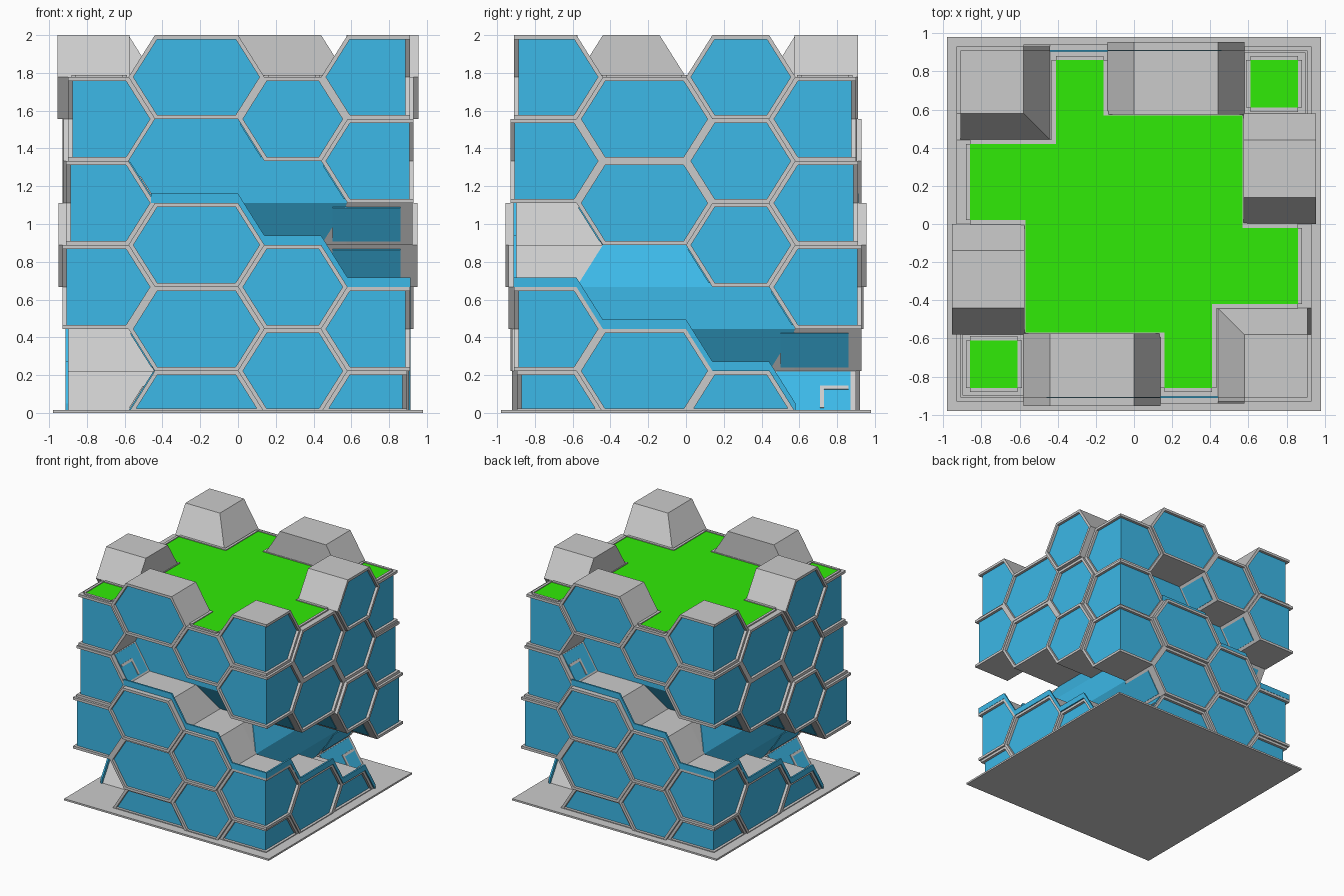
import bpy, bmesh, math
from mathutils import Vector, Matrix

if "Cube" in bpy.data.objects:
    bpy.data.objects.remove(bpy.data.objects["Cube"])

H = 2 / 9            # half a cell height
INNER, T = 0.575, 0.022
LIP = 0.025          # frame stands proud of the glass
parts = {}

def loft(part, rings):
    """Closed solid through matching rings of points."""
    bm = parts.setdefault(part, bmesh.new())
    vs = [[bm.verts.new(p) for p in r] for r in rings]
    n = len(rings[0])
    for a, b in zip(vs, vs[1:]):
        for i in range(n):
            bm.faces.new((a[i], a[(i + 1) % n], b[(i + 1) % n], b[i]))
    bm.faces.new(vs[0][::-1])
    bm.faces.new(vs[-1])

def box(part, x0, x1, y0, y1, z0, z1):
    loft(part, [[(x0, y0, z), (x1, y0, z), (x1, y1, z), (x0, y1, z)] for z in (z0, z1)])

def at(face, u, d, z):
    return (u, -d, z) if face == "front" else (d, u, z)

def extrude(part, face, poly, d0, d1):
    loft(part, [[at(face, u, d, z) for u, z in poly] for d in (d0, d1)])

def profile(col, n, far=0.9):
    """Cell outline from bottom left; columns L and R turn the corner."""
    z0, zm, z1 = n * H, (n + 1) * H, (n + 2) * H
    if col in "AB":
        a, b = ((-0.44, 0.0) if col == "A" else (0.14, 0.44))
        pts = [(a, z0), (a - .14, zm), (a, z1), (b, z1), (b + .14, zm), (b, z0)]
        return [p for p in pts if p[1] > -0.01]
    pts = [(.58, z0), (.44, zm), (.58, z1), (far, z1), (far, max(z0, 0))]
    pts = pts[1:] if n < 0 else pts
    return [(-u, z) for u, z in pts] if col == "L" else pts

def inset(poly, t):
    c = sum((Vector(p) for p in poly), Vector((0, 0))) / len(poly)
    lines = []
    for i, p in enumerate(poly):
        p, q = Vector(p), Vector(poly[(i + 1) % len(poly)])
        e = (q - p).normalized()
        nrm = Vector((-e.y, e.x))
        if nrm.dot(c - p) < 0:
            nrm = -nrm
        lines.append((nrm, nrm.dot(p) + t))
    out = []
    for i in range(len(poly)):
        (a, ra), (b, rb) = lines[i - 1], lines[i]
        det = a.x * b.y - a.y * b.x
        out.append(((ra * b.y - rb * a.y) / det, (a.x * rb - b.x * ra) / det))
    return out

def clamp(poly, m):
    return [(max(-m, min(m, u)), z) for u, z in poly]

def corner_body(part, s, n, d, a0=.58, a1=.44):
    """Corner cell: square plan, pinched in at both ends of its height."""
    loft(part, [[(x, s * y, k * H) for x, y in ((a, a), (d, a), (d, d), (a, d))]
                for k, a in ((n, a0), (n + 1, a1), (n + 2, a0)) if k >= 0])

def cell(face, col, n, d):
    """Grey body, raised frame and blue pane of one cell."""
    fd = d + LIP
    outer = profile(col, n, fd + T)
    inner = inset(outer, T)
    extrude("glass_panes", face, clamp(inner, d + .002), d - .02, d + .002)
    o, i = clamp(outer, fd), clamp(inner, fd)
    for k in range(len(o)):
        j = (k + 1) % len(o)
        if abs(o[k][0]) == fd and abs(o[j][0]) == fd:
            continue         # no bar along the building corner
        extrude("cell_frames", face, [o[k], o[j], i[j], i[k]], d - .03, fd)
    if col in "AB":
        extrude("cell_bodies", face, profile(col, n), INNER, d)
    elif face == "right":
        corner_body("cell_bodies", -1 if col == "L" else 1, n, d)

def slant(part, face, p, q, t0, t1, d0, d1, th=.006):
    """Thin strip lying on the sloped side p-q of a cell."""
    p, q = Vector(p), Vector(q)
    e = (q - p).normalized()
    nrm = Vector((-e.y, e.x)) * th
    a, b = p.lerp(q, t0), p.lerp(q, t1)
    extrude(part, face, [a - nrm, b - nrm, b + nrm, a + nrm], d0, d1)

def door(face, p, q, d0):
    slant("glass_panes", face, p, q, .06, .97, d0, .87)
    slant("door_frames", face, p, q, .1, .62, .71, .73, .012)
    slant("door_frames", face, p, q, .54, .62, .71, .86, .012)

def void_wall(face, col, n, top, mid, bot):
    """Folded glass at the back of an open terrace cell."""
    p = profile(col, n)
    deep = (bot, mid, top, top, mid, bot)
    for ids in ((1, 2, 3, 4), (0, 1, 4, 5)):
        loft("terrace_glass", [[at(face, p[i][0], deep[i] + o, p[i][1]) for i in ids]
                               for o in (-.01, .004)])

# Facade cells: glass depth by half-storey; missing entries are the spiral terrace
corner_even = {7: .885, 5: .905, 1: .885, -1: .87}
corner_odd = {6: .875, 4: .885, 2: .905}
facade = {
    ("front", "L"): corner_odd,
    ("front", "A"): {7: .885, 3: .93, 1: .905, -1: .875},
    ("front", "B"): {6: .88, 2: .915, 0: .895},
    ("front", "R"): corner_even,
    ("right", "L"): corner_even,
    ("right", "A"): {6: .905, 4: .9, 0: .88},
    ("right", "B"): {7: .93, 5: .9, 3: .925, -1: .875},
    ("right", "R"): corner_odd,
}
for (face, col), rows in facade.items():
    for n, d in rows.items():
        cell(face, col, n, d)

# Glazed undersides overhanging the terrace
for face, col, n, d0 in (("right", "A", 4, .5), ("right", "B", 3, .5), ("right", "R", 2, .6),
                         ("front", "R", 5, .6), ("front", "B", 6, .6), ("front", "A", 1, .5)):
    p = profile(col, n)
    slant("glass_panes", face, p[0], p[1], .1, .9, d0, .86)

# Doors at both ends of the terrace
door("front", (-.58, 0), (-.44, H), .48)
door("front", (-.44, 5 * H), (-.58, 6 * H), .6)

# Terrace back walls, folding inwards with the pinched core
void_wall("front", "B", 4, INNER, INNER, .44)
void_wall("right", "B", 1, INNER, INNER, .44)
void_wall("front", "A", 5, INNER, INNER, INNER)
void_wall("right", "A", 2, .44, INNER, INNER)

# Glass parapet stepping along the terrace edge
rail = {"front": [(-.46, 5), (0, 5), (.14, 4), (.44, 4), (.58, 3), (.91, 3)],
        "right": [(-.91, 3), (-.58, 3), (-.44, 2), (0, 2), (.14, 1), (.44, 1), (.58, 0)]}
for face, pts in rail.items():
    for (u0, a), (u1, b) in zip(pts, pts[1:]):
        extrude("parapet_glass", face, [(u0, a * H), (u1, b * H),
                                        (u1, b * H + .05), (u0, a * H + .05)], .898, .912)

# Cutters that carve the terrace into the core
def wedge(name, face, *levels):
    loft(name, [[at(face, u, d, k * H) for u, d in ((u0, d0), (u1, d0), (u1, .65), (u0, .65))]
                for k, u0, u1, d0 in levels])

corner_body("cut_1", -1, 3, .7, .575, .44)
corner_body("cut_2", 1, 0, .7, .575, .44)
wedge("cut_3", "right", (3, -.59, .14, .574), (4, -.45, 0, .439))
wedge("cut_4", "front", (4, .14, .45, .439), (5, 0, .59, .574))
wedge("cut_5", "right", (1, .14, .45, .439), (2, 0, .59, .574))

# Roof lawn with its low rim
half = [(-.57, -.57), (.16, -.57), (.16, -.86), (.41, -.86),
        (.41, -.42), (.86, -.42), (.86, -.02), (.57, -.02)]
lawn = half + [(-x, -y) for x, y in half]
corner = [(.61, .61), (.86, .61), (.86, .86), (.61, .86)]

def rim(path, w=.022):
    for (x0, y0), (x1, y1) in zip(path, path[1:]):
        l = math.hypot(x1 - x0, y1 - y0)
        nx, ny = (y1 - y0) / l * w, -(x1 - x0) / l * w
        xs, ys = sorted((x0, x1, x0 + nx, x1 + nx)), sorted((y0, y1, y0 + ny, y1 + ny))
        box("roof_rim", xs[0], xs[-1], ys[0], ys[-1], 1.76, 1.788)

rim(corner + corner[:1])
rim(half + [(.57, .57)])
loft("corner_lawns", [[(x, y, z) for x, y in corner] for z in (1.765, 1.781)])

# Everything so far repeats after a half turn
for bm in parts.values():
    geo = bmesh.ops.duplicate(bm, geom=bm.verts[:] + bm.edges[:] + bm.faces[:])["geom"]
    bmesh.ops.rotate(bm, verts=[g for g in geo if isinstance(g, bmesh.types.BMVert)],
                     cent=(0, 0, 0), matrix=Matrix.Rotation(math.pi, 3, "Z"))

# Single parts: core, main lawn, ground plate
box("core", -INNER, INNER, -INNER, INNER, .01, 1.778)
loft("main_lawn", [[(x, y, z) for x, y in lawn] for z in (1.765, 1.781)])
box("ground_plate", -.98, .98, -.98, .98, 0, .015)

def material(name, rgb):
    m = bpy.data.materials.new(name)
    m.diffuse_color = (*rgb, 1)
    m.use_nodes = True
    m.node_tree.nodes["Principled BSDF"].inputs["Base Color"].default_value = m.diffuse_color
    return m

blue = material("blue_glass", (0.045, 0.48, 0.80))
green = material("lawn_green", (0.03, 0.83, 0.002))
objs = {}
for name, bm in parts.items():
    bmesh.ops.recalc_face_normals(bm, faces=bm.faces[:])
    me = bpy.data.meshes.new(name)
    bm.to_mesh(me)
    if "glass" in name or "lawn" in name:
        me.materials.append(blue if "glass" in name else green)
    objs[name] = bpy.data.objects.new(name, me)
    bpy.context.collection.objects.link(objs[name])

# Carve the core, then drop the cutters
core = objs["core"]
bpy.context.view_layer.objects.active = core
for cut in [o for n, o in objs.items() if n.startswith("cut_")]:
    cut.hide_render = True
    mod = core.modifiers.new("carve", "BOOLEAN")
    mod.operation, mod.solver, mod.object = "DIFFERENCE", "EXACT", cut
    bpy.ops.object.modifier_apply(modifier=mod.name)
    bpy.data.objects.remove(cut)
